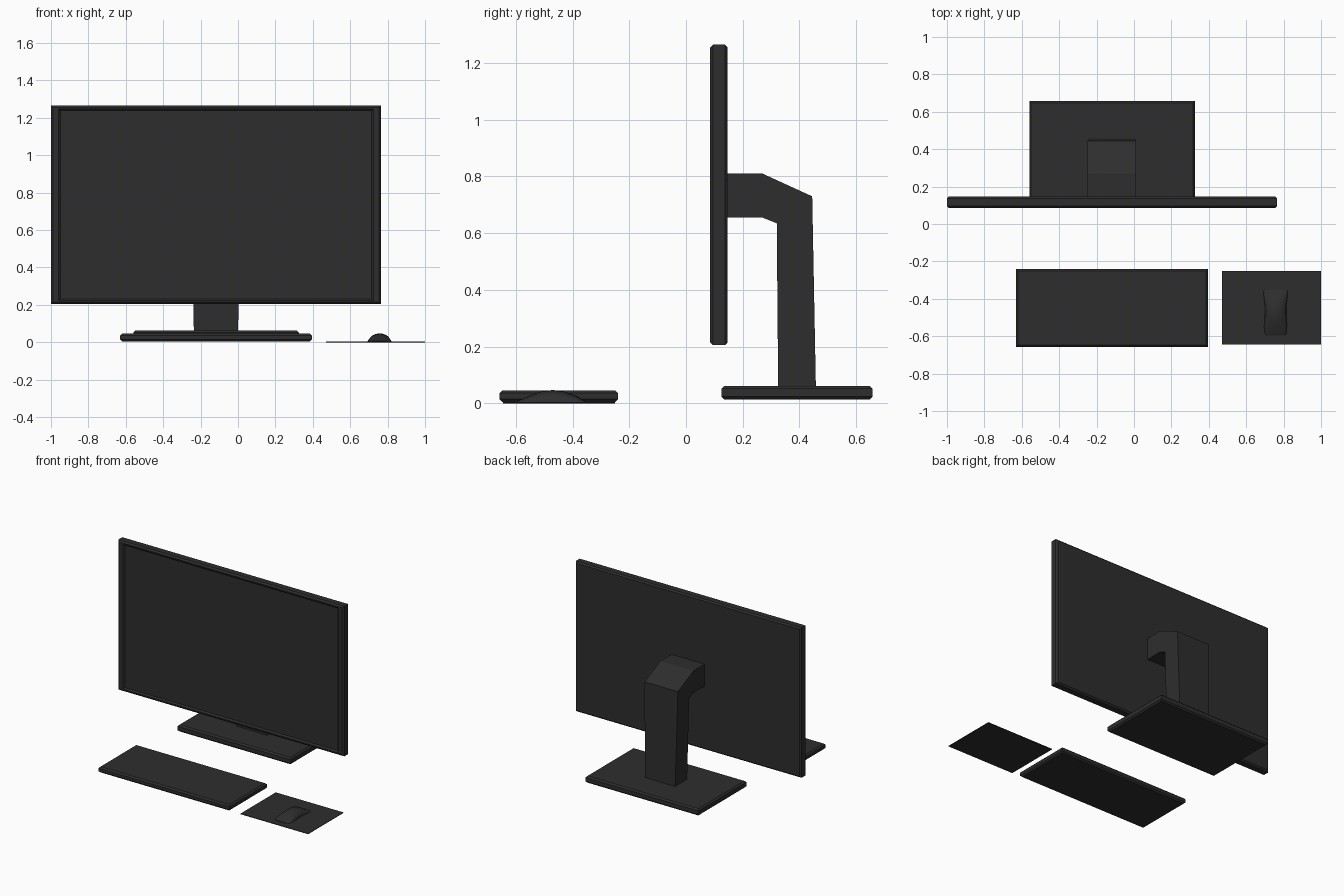
import bpy, bmesh, math

cube = bpy.data.objects.get("Cube")
if cube:
    bpy.data.objects.remove(cube, do_unlink=True)

charcoal = bpy.data.materials.new("charcoal plastic")
charcoal.use_nodes = True
COLOUR = (0.027, 0.027, 0.027, 1)
charcoal.diffuse_color = COLOUR
shader = next(n for n in charcoal.node_tree.nodes if n.type == 'BSDF_PRINCIPLED')
shader.inputs["Base Color"].default_value = COLOUR


def loft(name, rings, smooth=False):
    """Skin closed rings of equal length and cap both ends."""
    bm = bmesh.new()
    loops = [[bm.verts.new(p) for p in ring] for ring in rings]
    n = len(loops[0])
    for a, b in zip(loops, loops[1:]):
        for i in range(n):
            j = (i + 1) % n
            bm.faces.new((a[i], a[j], b[j], b[i]))
    bm.faces.new(loops[0])
    bm.faces.new(loops[-1])
    bmesh.ops.recalc_face_normals(bm, faces=bm.faces)
    mesh = bpy.data.meshes.new(name)
    bm.to_mesh(mesh)
    bm.free()
    mesh.materials.append(charcoal)
    obj = bpy.data.objects.new(name, mesh)
    bpy.context.collection.objects.link(obj)
    if smooth:
        bpy.ops.object.select_all(action='DESELECT')
        obj.select_set(True)
        bpy.context.view_layer.objects.active = obj
        bpy.ops.object.shade_smooth_by_angle(angle=math.radians(40))
    return obj


def rect(u0, u1, v0, v1, du=0, dv=None):
    """Corners of a rectangle, inset by du and dv."""
    dv = du if dv is None else dv
    return [(u0 + du, v0 + dv), (u1 - du, v0 + dv), (u1 - du, v1 - dv), (u0 + du, v1 - dv)]


def slab(name, bounds, z0, z1, c):
    """Flat box with chamfered top and bottom rims."""
    levels = [(z0, c), (z0 + c, 0), (z1 - c, 0), (z1, c)]
    return loft(name, [[(x, y, z) for x, y in rect(*bounds, inset)] for z, inset in levels])


# Monitor: chamfered case, bezel and recessed screen
case = (-1.0, 0.765, 0.205, 1.265)
steps = [(0.147, 0.01, 0.01), (0.137, 0, 0), (0.095, 0, 0), (0.085, 0.01, 0.01),
         (0.085, 0.04, 0.018), (0.095, 0.05, 0.027)]
loft("monitor", [[(x, y, z) for x, z in rect(*case, du, dv)] for y, du, dv in steps])

# Bent stand arm, slightly narrower at the foot
profile = [(0.14, 0.81), (0.27, 0.81), (0.445, 0.73), (0.458, 0.055),
           (0.325, 0.055), (0.32, 0.635), (0.27, 0.655), (0.14, 0.655)]
loft("stand_arm", [[(-0.118 + side * (0.118 if z < 0.1 else 0.13), y, z) for y, z in profile]
                   for side in (-1, 1)])

# Foot, keyboard and mouse pad
slab("stand_base", (-0.56, 0.325, 0.125, 0.658), 0.014, 0.062, 0.01)
slab("keyboard", (-0.63, 0.395, -0.658, -0.24), 0.005, 0.046, 0.01)
slab("mouse_pad", (0.47, 1.0, -0.645, -0.25), 0.0, 0.004, 0.0005)

# Mouse: domed sections along its length with a slight waist
sections = [(-0.597, 0.046, 0.003), (-0.585, 0.057, 0.009), (-0.55, 0.061, 0.024),
            (-0.51, 0.059, 0.038), (-0.47, 0.057, 0.043), (-0.43, 0.058, 0.038),
            (-0.39, 0.063, 0.024), (-0.362, 0.065, 0.009), (-0.352, 0.06, 0.003)]
STEPS = 12
rings = []
for y, half, height in sections:
    ring = []
    for i in range(STEPS + 1):
        a = math.pi * i / STEPS
        ring.append((0.757 + half * math.cos(a), y, 0.004 + height * math.sin(a) ** 0.9))
    rings.append(ring)
loft("mouse", rings, smooth=True)
